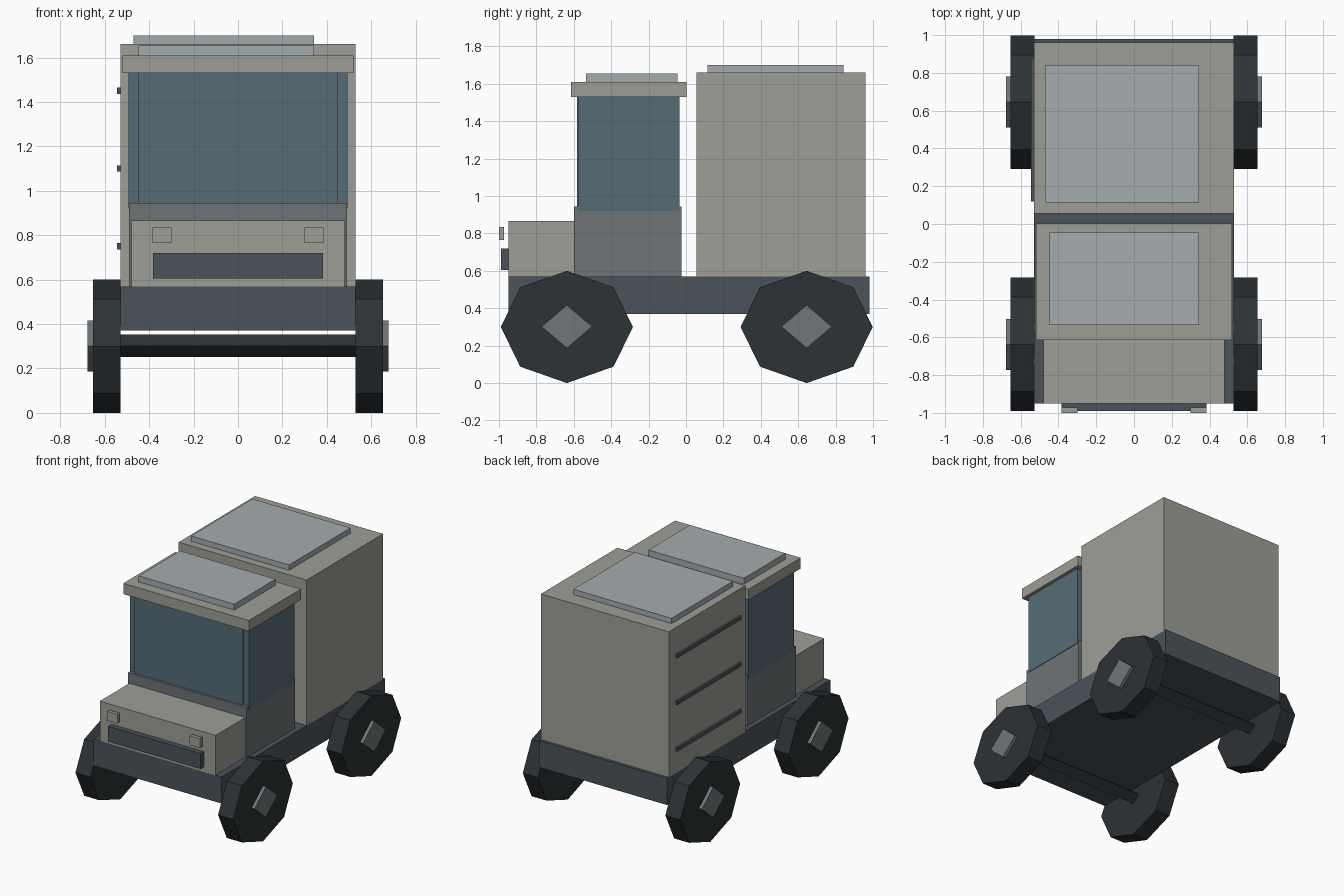
import bpy, math
from mathutils import Matrix

if "Cube" in bpy.data.objects:
    bpy.data.objects.remove(bpy.data.objects["Cube"])


def material(name, r, g, b):
    m = bpy.data.materials.new(name)
    m.diffuse_color = [(c / 255) ** 2.2 for c in (r, g, b)] + [1]
    m.use_nodes = True
    m.node_tree.nodes["Principled BSDF"].inputs["Base Color"].default_value = m.diffuse_color
    return m


PAINT = material("paint", 156, 157, 149)
PANEL = material("roof_panel", 163, 170, 173)
DOOR = material("lower_cab", 110, 115, 118)
GLASS = material("glass", 86, 108, 117)
FRAME = material("frame", 76, 84, 90)
TYRE = material("tyre", 48, 53, 56)
HUB = material("hub", 112, 117, 120)


def box(name, x, y, z, mat):
    """Box from (min, max) pairs on each axis."""
    bpy.ops.mesh.primitive_cube_add(size=1)
    ob = bpy.context.object
    ob.name = name
    spans = (x, y, z)
    ob.data.transform(Matrix.Diagonal([b - a for a, b in spans] + [1]))
    ob.location = [(a + b) / 2 for a, b in spans]
    ob.data.materials.append(mat)
    return ob


def prism(name, sides, x, y, z, ry, rz, mat):
    """Prism along x with an oval section and one corner pointing up."""
    bpy.ops.mesh.primitive_cylinder_add(vertices=sides, radius=1, depth=1)
    ob = bpy.context.object
    ob.name = name
    ob.data.transform(Matrix.Diagonal((x[1] - x[0], ry, rz, 1))
                      @ Matrix.Rotation(math.pi / 2, 4, 'Y'))
    ob.location = ((x[0] + x[1]) / 2, y, z)
    ob.data.materials.append(mat)
    return ob


def sided(side, a, b):
    return tuple(sorted((side * a, side * b)))


# Chassis and cargo box
box("chassis", (-.53, .53), (-.95, .98), (.37, .57), FRAME)
box("cargo_box", (-.53, .53), (.055, .96), (.565, 1.66), PAINT)
box("cargo_roof_panel", (-.47, .343), (.115, .842), (1.655, 1.70), PANEL)

# Trim strips on the left wall only
for i, z in enumerate((.75, 1.10, 1.45)):
    box(f"side_strip_{i + 1}", (-.545, -.525), (.12, .88),
        (z - .014, z + .014), FRAME)

# Cab
box("lower_cab", (-.49, .49), (-.60, -.025), (.565, .945), DOOR)
box("cab_core", (-.46, .46), (-.565, -.04), (.94, 1.535), FRAME)
box("cab_roof", (-.52, .52), (-.615, .002), (1.53, 1.61), PAINT)
box("cab_roof_panel", (-.448, .343), (-.535, -.045), (1.605, 1.655), PANEL)
box("windscreen", (-.45, .45), (-.583, -.55), (.94, 1.535), GLASS)

# Hood and front details
box("hood", (-.48, .48), (-.95, -.595), (.565, .867), PAINT)
box("grille", (-.383, .383), (-.99, -.945), (.605, .72), FRAME)

for side, label in ((-1, "left"), (1, "right")):
    box(f"{label}_window", sided(side, .45, .494), (-.575, -.035),
        (.92, 1.535), GLASS)
    box(f"{label}_headlight", sided(side, .30, .385), (-1.0, -.972),
        (.765, .835), PAINT)

# Axles, wheels and hubs
for y, end in ((-.637, "front"), (.645, "rear")):
    prism(f"{end}_axle", 4, (-.54, .54), y, .302, .06, .05, TYRE)
    for side, label in ((-1, "left"), (1, "right")):
        prism(f"{end}_{label}_wheel", 8, sided(side, .528, .653), y, .30,
              .353, .30, TYRE)
        prism(f"{end}_{label}_hub", 4, sided(side, .64, .678), y, .302,
              .135, .115, HUB)
